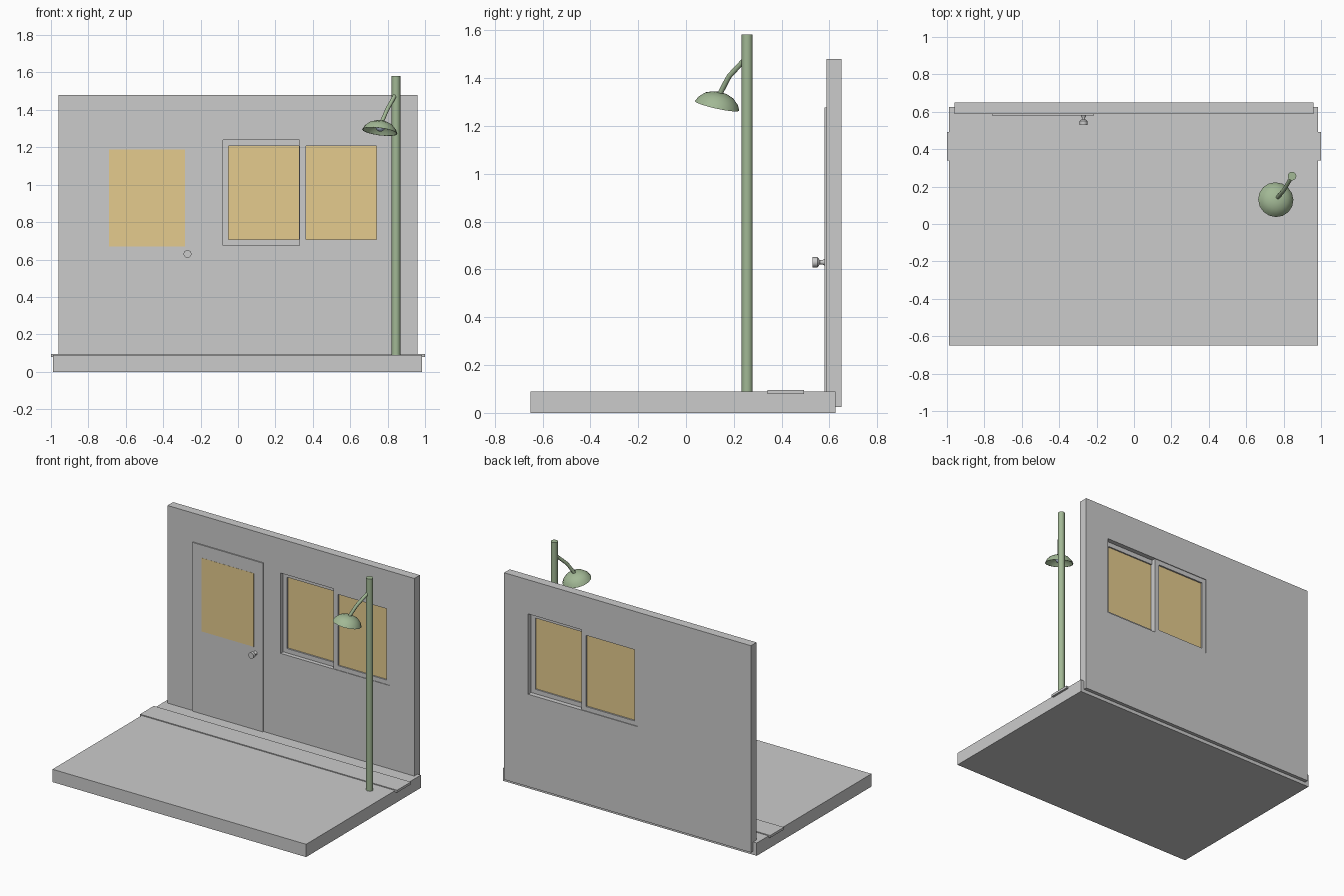
import bpy, bmesh, math
from mathutils import Vector

if "Cube" in bpy.data.objects:
    bpy.data.objects.remove(bpy.data.objects["Cube"])


def material(name, rgb):
    m = bpy.data.materials.new(name)
    m.diffuse_color = (*rgb, 1)
    m.use_nodes = True
    m.node_tree.nodes["Principled BSDF"].inputs["Base Color"].default_value = m.diffuse_color
    return m


GREEN = material("green_paint", (0.36, 0.48, 0.30))
AMBER = material("amber_glass", (0.78, 0.60, 0.27))
BLUE = material("bulb_glass", (0.42, 0.50, 0.65))


def add_object(name, bm, mat=None, smooth=False):
    bmesh.ops.recalc_face_normals(bm, faces=bm.faces)
    mesh = bpy.data.meshes.new(name)
    bm.to_mesh(mesh)
    bm.free()
    ob = bpy.data.objects.new(name, mesh)
    bpy.context.collection.objects.link(ob)
    if mat:
        mesh.materials.append(mat)
    if smooth:
        bpy.ops.object.select_all(action='DESELECT')
        ob.select_set(True)
        bpy.context.view_layer.objects.active = ob
        bpy.ops.object.shade_smooth_by_angle(angle=math.radians(40))
    return ob


def box(name, x, y, z, mat=None):
    bm = bmesh.new()
    bmesh.ops.create_cube(bm, size=1)
    for v in bm.verts:
        v.co = [sum(r) / 2 + c * (r[1] - r[0]) for c, r in zip(v.co, (x, y, z))]
    return add_object(name, bm, mat)


def frame(name, x, z, hole_x, hole_z, y):
    """Upright rectangular panel with a rectangular opening."""
    bm = bmesh.new()
    rings = []
    for depth in y:
        for rx, rz in ((x, z), (hole_x, hole_z)):
            rings.append([bm.verts.new((rx[i], depth, rz[j]))
                          for i, j in ((0, 0), (1, 0), (1, 1), (0, 1))])
    fo, fi, bo, bi = rings
    for a, b in ((fo, fi), (fi, bi), (bi, bo), (bo, fo)):
        for k in range(4):
            n = (k + 1) % 4
            bm.faces.new((a[k], a[n], b[n], b[k]))
    return add_object(name, bm)


def lathe(name, profile, origin, axis, sides, mat=None):
    """Spin (radius, height) points around an axis."""
    bm = bmesh.new()
    verts = [bm.verts.new((r, 0, h)) for r, h in profile]
    edges = [bm.edges.new(p) for p in zip(verts, verts[1:])]
    bmesh.ops.spin(bm, geom=verts + edges, cent=(0, 0, 0), axis=(0, 0, 1),
                   angle=math.tau, steps=sides, use_merge=True)
    bmesh.ops.remove_doubles(bm, verts=bm.verts, dist=1e-5)
    rot = Vector((0, 0, 1)).rotation_difference(Vector(axis)).to_matrix()
    for v in bm.verts:
        v.co = rot @ v.co + Vector(origin)
    return add_object(name, bm, mat, True)


def tube(name, points, radius, sides, mat):
    """Sweep a round section along points, mitred at the bends."""
    pts = [Vector(p) for p in points]
    bm = bmesh.new()
    rings = []
    for i, p in enumerate(pts):
        d = (pts[min(i + 1, len(pts) - 1)] - pts[max(i - 1, 0)]).normalized()
        side = d.cross(Vector((0.86, -0.5, 0))).normalized()
        up = d.cross(side)
        rings.append([bm.verts.new(p + radius * (side * math.cos(t) + up * math.sin(t)))
                      for t in (math.tau * k / sides for k in range(sides))])
    for a, b in zip(rings, rings[1:]):
        for k in range(sides):
            n = (k + 1) % sides
            bm.faces.new((a[k], a[n], b[n], b[k]))
    bm.faces.new(rings[0])
    bm.faces.new(rings[-1])
    return add_object(name, bm, mat, True)


# Ground slab and kerb strip
box("pavement", (-0.988, 0.985), (-0.65, 0.625), (0, 0.09))
box("kerb_strip", (-1, 1), (0.34, 0.493), (0.079, 0.096))

# Wall with its window opening
WIN_Z = (0.675, 1.24)
frame("wall", (-0.96, 0.96), (0.025, 1.48), (-0.08, 0.773), WIN_Z, (0.588, 0.65))

# Two sliding sashes, right one in front
for side, x, px, y in (("left", (-0.08, 0.36), (-0.05, 0.325), (0.617, 0.645)),
                       ("right", (0.328, 0.773), (0.363, 0.74), (0.592, 0.617))):
    frame(side + "_sash", x, WIN_Z, px, (0.706, 1.207), y)
    mid = sum(y) / 2
    box(side + "_pane", px, (mid - 0.003, mid + 0.003), (0.706, 1.207), AMBER)

# Door, its pane and knob
box("door", (-0.76, -0.213), (0.58, 0.60), (0.09, 1.277))
box("door_pane", (-0.69, -0.283), (0.579, 0.585), (0.67, 1.187), AMBER)
lathe("door_knob", [(0, 0), (0.015, 0), (0.009, 0.012), (0.009, 0.022), (0.021, 0.032),
                    (0.021, 0.052), (0, 0.052)], (-0.27, 0.582, 0.63), (0, -1, 0), 16)

# Street lamp: post, bent arm, tilted shade and bulb
lathe("lamp_post", [(0, 0), (0.023, 0), (0.023, 1.492), (0, 1.492)],
      (0.845, 0.256, 0.09), (0, 0, 1), 16, GREEN)
tube("lamp_arm", [(0.842, 0.25, 1.482), (0.802, 0.182, 1.41), (0.79, 0.168, 1.385),
                  (0.767, 0.14, 1.33)], 0.011, 10, GREEN)
AXIS = (0.13, 0.22, 1)
RIM = Vector((0.758, 0.13, 1.284))
lathe("lamp_shade", [(0.095, 0), (0.084, 0.022), (0.062, 0.043), (0.032, 0.055), (0, 0.058),
                     (0, 0.053), (0.03, 0.05), (0.059, 0.038), (0.08, 0.019), (0.091, 0),
                     (0.095, 0)], RIM, AXIS, 16, GREEN)
lathe("lamp_bulb", [(0.027 * math.sin(math.pi * k / 8), -0.027 * math.cos(math.pi * k / 8))
                    for k in range(9)], RIM + Vector(AXIS) * 0.027, AXIS, 12, BLUE)
